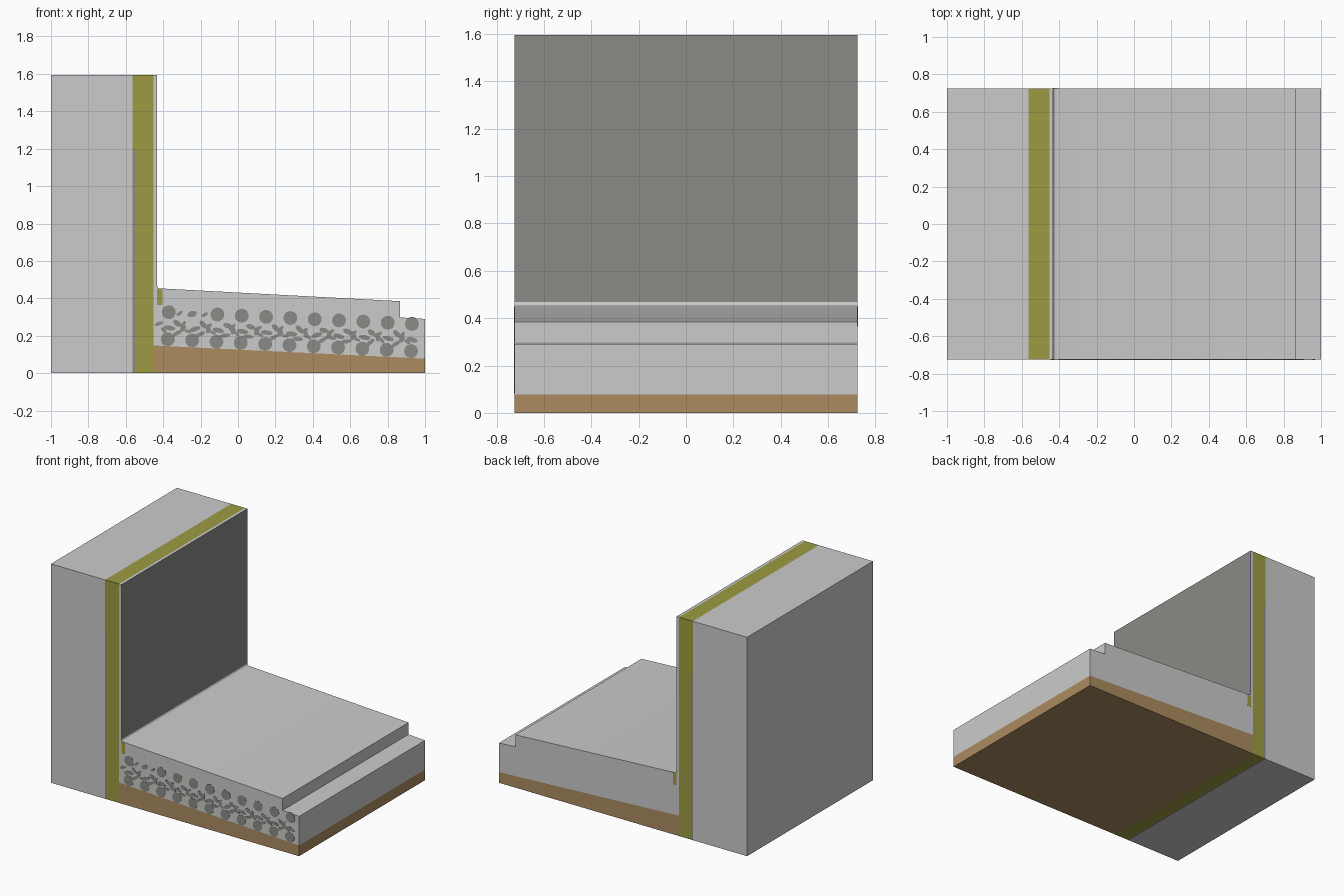
import bpy, bmesh, math, random

if "Cube" in bpy.data.objects:
    bpy.data.objects.remove(bpy.data.objects["Cube"])

random.seed(4)
HY = 0.725  # half depth


def mat(name, rgb):
    m = bpy.data.materials.new(name)
    m.diffuse_color = (*rgb, 1)
    m.use_nodes = True
    m.node_tree.nodes["Principled BSDF"].inputs["Base Color"].default_value = m.diffuse_color
    return m


GREY = mat("light_grey", (0.60, 0.60, 0.60))
DARK = mat("dark_grey", (0.255, 0.26, 0.24))
OLIVE = mat("olive", (0.34, 0.33, 0.055))
BROWN = mat("soil_brown", (0.41, 0.26, 0.117))


def finish(name, bm, mats):
    bmesh.ops.recalc_face_normals(bm, faces=bm.faces)
    me = bpy.data.meshes.new(name)
    bm.to_mesh(me)
    bm.free()
    for m in mats:
        me.materials.append(m)
    ob = bpy.data.objects.new(name, me)
    bpy.context.collection.objects.link(ob)
    return ob


def add_prism(bm, pts, y0, y1):
    """Extrude an xz profile from y0 to y1."""
    f = bm.faces.new([bm.verts.new((x, y0, z)) for x, z in pts])
    new = bmesh.ops.extrude_face_region(bm, geom=[f])["geom"]
    bmesh.ops.translate(bm, vec=(0, y1 - y0, 0),
                        verts=[g for g in new if isinstance(g, bmesh.types.BMVert)])


def prism(name, pts, mats, y0=-HY, y1=HY):
    bm = bmesh.new()
    add_prism(bm, pts, y0, y1)
    return finish(name, bm, mats)


def rect(x0, x1, z0, z1):
    return [(x0, z0), (x1, z0), (x1, z1), (x0, z1)]


TOP = 1.595
XI, XP, XF = -0.563, -0.452, -0.432  # insulation back, plaster back, plaster face


def soil_z(x):
    return 0.148 - 0.0485 * (x - XP)


def slab_z(x):
    return 0.454 - 0.0533 * (x - XF)


# Wall layers: masonry, membrane, insulation, plaster
prism("masonry_wall", rect(-1, XI, 0, TOP), [GREY])
prism("membrane_strip", rect(XI, XI + 0.012, 0, 1.2), [DARK])
prism("insulation_board",
      [(XI + 0.012, 0), (XP, 0), (XP, TOP), (XI, TOP), (XI, 1.2), (XI + 0.012, 1.2)], [OLIVE])
plaster = prism("plaster_coat", rect(XP, XF, 0.467, TOP), [GREY, DARK])
for p in plaster.data.polygons:  # painted room-side face
    p.material_index = 1 if p.normal.x > 0.9 else 0

# Soil bed
prism("soil_bed", [(XP, 0), (1, 0), (1, soil_z(1)), (XP, soil_z(XP))], [BROWN])

# Concrete slab with stepped edge and a small cove at the wall
R = 0.015
cove = [(XF + R - R * math.cos(a), slab_z(XF + R) + R - R * math.sin(a))
        for a in [math.pi / 2 * i / 5 for i in range(5, -1, -1)]]
slab = prism("sloped_slab",
             [(XP, soil_z(XP)), (1, soil_z(1)), (1, 0.29), (0.867, 0.298),
              (0.867, slab_z(0.867))] + cove + [(XF, 0.467), (XP, 0.467)], [GREY])
bpy.context.view_layer.objects.active = slab
slab.select_set(True)
bpy.ops.object.shade_smooth_by_angle(angle=math.radians(30))

# Joint filler, showing at both ends of the slab
prism("joint_filler", rect(XF, -0.403, 0.365, 0.449), [OLIVE], -HY - 0.001, HY + 0.001)

# Gravel seen in the front cut face
gravel = bmesh.new()


def stone(x, z, a, b, rot, n):
    c, s = math.cos(rot), math.sin(rot)
    pts = []
    for i in range(n):
        t = 2 * math.pi * i / n
        u, v = a * math.cos(t), b * math.sin(t)
        pts.append((x + u * c - v * s, z + u * s + v * c))
    add_prism(gravel, pts, -HY - 0.0015, -HY + 0.001)


# small stones per period: dx, height above soil, half length, half width, tilt
SMALL = [(-0.045, 0.118, 0.024, 0.010, 0.7), (0.01, 0.098, 0.032, 0.013, 0.1),
         (0.055, 0.125, 0.026, 0.014, -0.6), (0.045, 0.072, 0.030, 0.011, 0.3),
         (-0.025, 0.085, 0.020, 0.009, -0.5), (0.062, 0.178, 0.020, 0.009, 0.8),
         (0.085, 0.098, 0.020, 0.013, 1.2)]
for k in range(11):
    x = -0.375 + 0.130 * k
    if k != 1:
        stone(x + 0.005, soil_z(x) + 0.182, 0.037, 0.037, 0, 20)
    else:
        stone(x, soil_z(x) + 0.178, 0.026, 0.016, 0.3, 12)
    stone(x, soil_z(x) + 0.037, 0.037, 0.037, 0, 20)
    for dx, dz, a, b, r in SMALL:
        sx = x + dx + random.uniform(-0.006, 0.006)
        if sx < 0.96 and not (dz > 0.15 and k > 1):
            stone(sx, soil_z(sx) + dz, a, b, r + random.uniform(-0.4, 0.4), 9)
finish("gravel_stones", gravel, [DARK])
